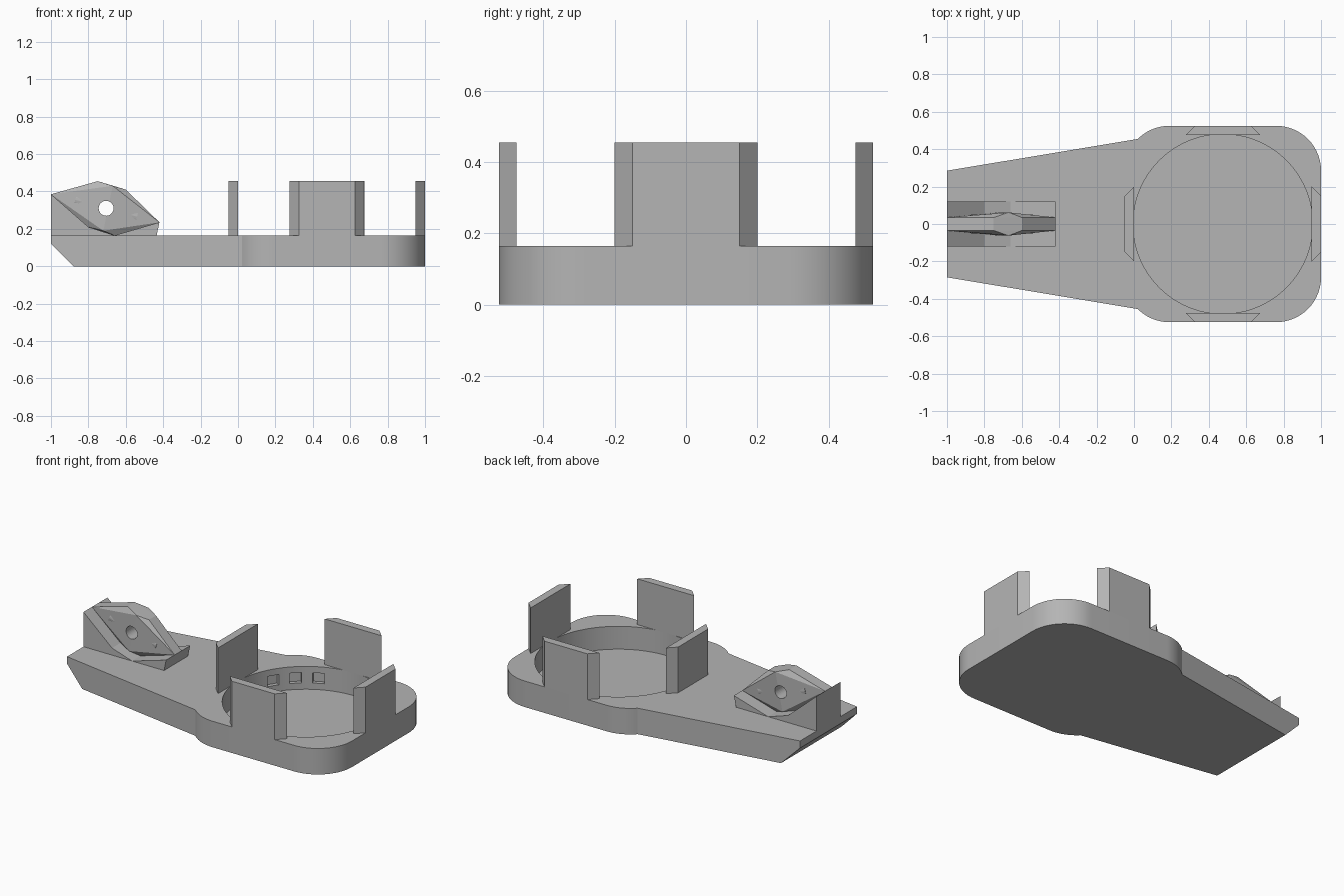
import bpy, bmesh, math
from mathutils import Vector

cube = bpy.data.objects.get("Cube")
if cube:
    bpy.data.objects.remove(cube, do_unlink=True)

grey = bpy.data.materials.new("plain_grey")
grey.use_nodes = True
GREY = (0.46, 0.46, 0.46, 1)
grey.diffuse_color = GREY
grey.node_tree.nodes["Principled BSDF"].inputs["Base Color"].default_value = GREY

DECK = 0.165          # top of the base plate
TOP = 0.455           # top of the posts
CX, HALF = 0.475, 0.525   # centre and half width of the round holder


def finish(name, bm):
    bmesh.ops.recalc_face_normals(bm, faces=bm.faces)
    mesh = bpy.data.meshes.new(name)
    bm.to_mesh(mesh)
    bm.free()
    ob = bpy.data.objects.new(name, mesh)
    mesh.materials.append(grey)
    bpy.context.collection.objects.link(ob)
    return ob


def prism(name, points, offset):
    """Extrude a closed outline of 3D points along an offset."""
    bm = bmesh.new()
    face = bm.faces.new([bm.verts.new(p) for p in points])
    ext = bmesh.ops.extrude_face_region(bm, geom=[face])
    moved = [g for g in ext["geom"] if isinstance(g, bmesh.types.BMVert)]
    bmesh.ops.translate(bm, verts=moved, vec=offset)
    return finish(name, bm)


def side_prism(name, xz, half_width):
    return prism(name, [(x, -half_width, z) for x, z in xz], (0, 2 * half_width, 0))


def rod(name, start, end, radius, sides):
    a, b = Vector(start), Vector(end)
    bm = bmesh.new()
    bmesh.ops.create_cone(bm, cap_ends=True, segments=sides, radius1=radius,
                          radius2=radius, depth=(b - a).length)
    turn = (b - a).to_track_quat("Z", "Y").to_matrix().to_4x4()
    turn.translation = (a + b) / 2
    bmesh.ops.transform(bm, matrix=turn, verts=bm.verts)
    return finish(name, bm)


def activate(ob):
    bpy.ops.object.select_all(action="DESELECT")
    ob.select_set(True)
    bpy.context.view_layer.objects.active = ob


def cut(ob, cutter):
    cutter.hide_render = True
    mod = ob.modifiers.new("cut", "BOOLEAN")
    mod.operation, mod.solver, mod.object = "DIFFERENCE", "EXACT", cutter
    activate(ob)
    bpy.ops.object.modifier_apply(modifier=mod.name)
    bpy.data.objects.remove(cutter, do_unlink=True)


# Base plate: tapered arm flowing into a rounded square
R = 0.24
reach = HALF - R


def corner(sx, sy, start, end, steps=14):
    return [(CX + sx * reach + R * math.cos(math.radians(start + (end - start) * i / steps)),
             sy * reach + R * math.sin(math.radians(start + (end - start) * i / steps)))
            for i in range(steps + 1)]


outline = ([(-1, -0.285)] + corner(-1, -1, 225, 270) + corner(1, -1, 270, 360)
           + corner(1, 1, 0, 90) + corner(-1, 1, 90, 135) + [(-1, 0.285)])
base = prism("base_plate", [(x, y, 0) for x, y in outline], (0, 0, DECK))

# Slanted underside at the narrow end, then the round pocket
cut(base, side_prism("tip_cutter", [(-1.1, 0.22), (-1.1, -0.1), (-0.78, -0.1)], 1))
cut(base, rod("pocket_cutter", (CX, 0, 0.02), (CX, 0, 0.4), 0.48, 96))

# Small slots in the pocket wall beneath the rim
for angle in (116, 132, 148):
    t = math.radians(angle)
    out = Vector((math.cos(t), math.sin(t), 0))
    side = Vector((-out.y, out.x, 0)) * 0.035
    inner = Vector((CX, 0, 0.06)) + out * 0.44
    outer = inner + out * 0.065
    cut(base, prism("slot_cutter", [inner - side, inner + side, outer + side, outer - side],
                    (0, 0, 0.065)))
activate(base)
bpy.ops.object.shade_smooth_by_angle(angle=math.radians(30))

# Four retaining posts, wide on the inner face and narrow on the outer face
for k, name in enumerate(("left", "back", "right", "front")):
    t = k * math.pi / 2
    out = Vector((math.cos(t), math.sin(t), 0))
    side = Vector((-out.y, out.x, 0))
    plan = [(0.475, -0.2), (0.475, 0.2), (HALF, 0.15), (HALF, -0.15)]
    prism(name + "_post", [Vector((CX, 0, DECK)) + out * d + side * w for d, w in plan],
          (0, 0, TOP - DECK))

# Hinge bracket: two full-width sloped blocks
side_prism("rear_bracket_block", [(-1, DECK), (-0.66, DECK), (-0.8, 0.21), (-1, 0.385)], 0.12)
side_prism("front_bracket_block", [(-0.66, DECK), (-0.435, DECK), (-0.42, 0.235)], 0.12)

# Thin web between them, thickened along a central ridge
rim = [(-1, 0.385), (-0.75, TOP), (-0.6, 0.41), (-0.42, 0.235), (-0.66, DECK), (-0.8, 0.21)]
ridge = [(-0.67, 0.43), (-0.72, 0.19)]
bm = bmesh.new()
for points, half in ((rim, 0.035), (ridge, 0.062)):
    for x, z in points:
        for s in (-1, 1):
            bm.verts.new((x, s * half, z))
bmesh.ops.convex_hull(bm, input=bm.verts)
web = finish("bracket_web", bm)
cut(web, rod("pivot_cutter", (-0.705, -0.2, 0.31), (-0.705, 0.2, 0.31), 0.04, 32))

# Slim pins showing on either side of the pivot hole
for name, start, end in (("rear_pin", (-0.87, 0, 0.355), (-0.76, 0, 0.325)),
                         ("front_pin", (-0.65, 0, 0.295), (-0.54, 0, 0.265))):
    rod(name, start, end, 0.05, 24)
